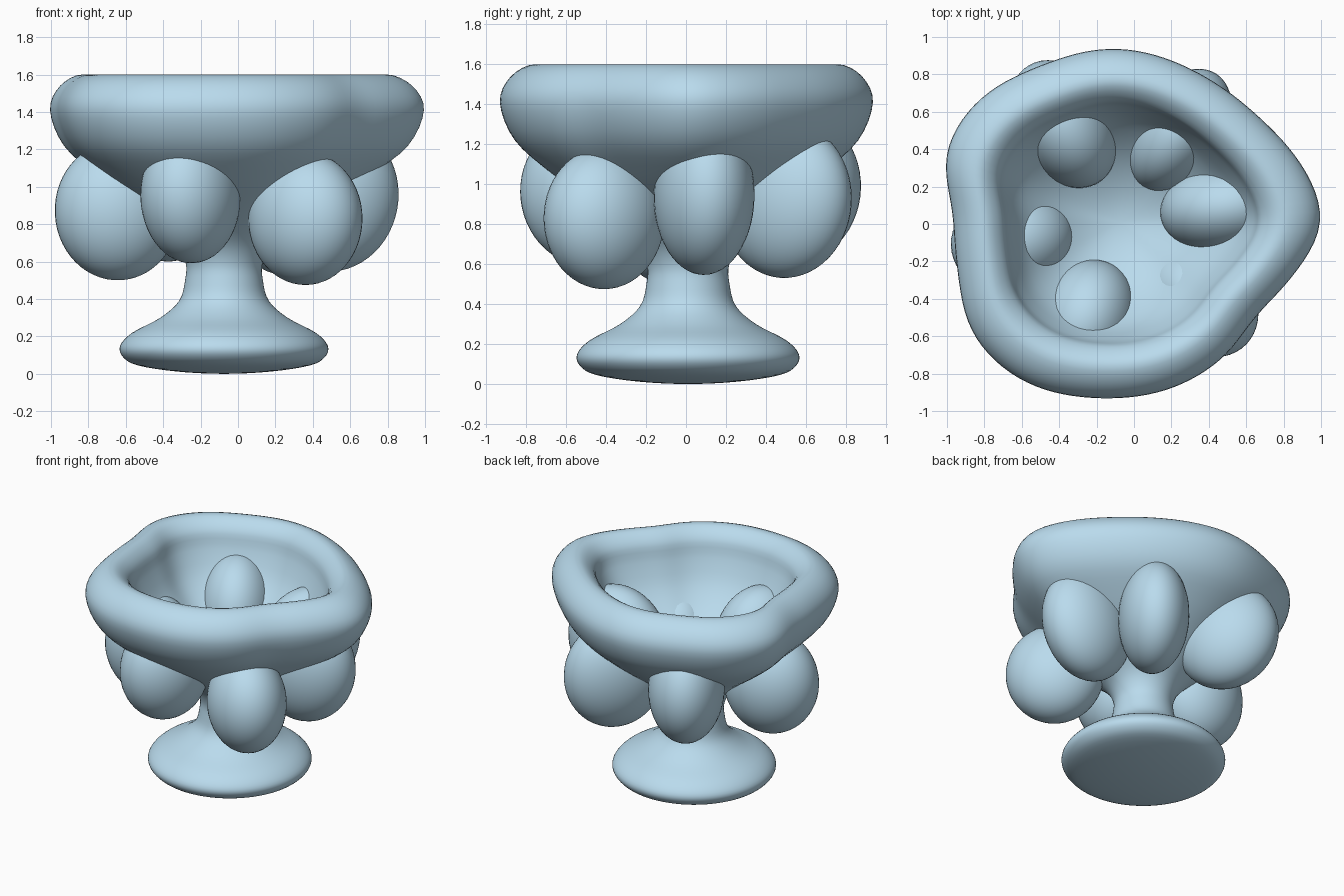
import bpy, bmesh, math
from mathutils import Vector

if "Cube" in bpy.data.objects:
    bpy.data.objects.remove(bpy.data.objects["Cube"])

AX, AY = -0.075, 0.01          # goblet axis

# outer profile up from the base, over the rim, down to the bowl floor: (radius, z)
PROFILE = [(0, 0), (.25, .012), (.46, .045), (.54, .09), (.555, .15), (.49, .22),
           (.34, .30), (.24, .39), (.208, .5), (.207, .6), (.27, .72), (.45, .88),
           (.68, 1.05), (.87, 1.22), (.945, 1.41), (.89, 1.54), (.77, 1.6),
           (.67, 1.53), (.63, 1.4), (.54, 1.22), (.37, 1.05), (.18, .945), (0, .91)]

# wavy rim outline: (angle in degrees, radius)
RIM = [(0, 1.078), (16, 1.025), (28, .965), (41, .92), (62, .90), (93, .928), (117, .937),
       (141, 1.0), (159, .997), (176, .895), (197, .905), (217, .985), (237, .995),
       (264, .946), (290, .927), (308, .908), (326, .882), (345, .98)]


def rim_radius(deg):
    """Smooth periodic interpolation of the rim outline."""
    n = len(RIM)
    for i in range(n):
        a0, r0 = RIM[i]
        a1, r1 = RIM[(i + 1) % n]
        if i == n - 1:
            a1 += 360
        if a0 <= deg <= a1:
            (ap, rp), (an, rn) = RIM[i - 1], RIM[(i + 2) % n]
            ap -= 360 if ap > a0 else 0
            an += 360 if an < a1 else 0
            h, t = a1 - a0, (deg - a0) / (a1 - a0)
            m0, m1 = (r1 - rp) / (a1 - ap) * h, (rn - r0) / (an - a0) * h
            return ((2*t**3 - 3*t*t + 1) * r0 + (t**3 - 2*t*t + t) * m0
                    + (3*t*t - 2*t**3) * r1 + (t**3 - t*t) * m1)


def smooth_profile(pts, steps=4):
    """Catmull-Rom through the profile points."""
    p = [Vector(q) for q in pts]
    p = [Vector((-p[1].x, p[1].y))] + p + [Vector((-p[-2].x, p[-2].y))]
    out = []
    for i in range(1, len(p) - 2):
        a, b, c, d = p[i-1:i+3]
        for s in range(steps):
            t = s / steps
            out.append(.5 * (2*b + (c - a)*t + (2*a - 5*b + 4*c - d)*t*t
                             + (3*b - a - 3*c + d)*t**3))
    return out + [p[-2]]


mat = bpy.data.materials.new("pale_blue")
mat.diffuse_color = (.49, .71, .85, 1)
mat.use_nodes = True
mat.node_tree.nodes["Principled BSDF"].inputs["Base Color"].default_value = mat.diffuse_color


def finish(bm, name):
    bmesh.ops.recalc_face_normals(bm, faces=bm.faces)
    for f in bm.faces:
        f.smooth = True
    me = bpy.data.meshes.new(name)
    bm.to_mesh(me)
    bm.free()
    me.materials.append(mat)
    ob = bpy.data.objects.new(name, me)
    bpy.context.collection.objects.link(ob)
    return ob


# goblet: lathed foot, stem and bowl, the waviness fading in towards the rim
bm = bmesh.new()
SEG = 120
raw = [rim_radius(i * 360 / SEG) / .945 for i in range(SEG)]
wave = [sum(raw[(i + k) % SEG] for k in (-2, -1, 0, 1, 2)) / 5 for i in range(SEG)]
prof = smooth_profile(PROFILE)
rings = []
for r, z in prof[1:-1]:
    t = min(max((z - .5) / .7, 0), 1)
    w = t * t * (3 - 2 * t)
    ring = []
    for i in range(SEG):
        a = 2 * math.pi * i / SEG
        rr = r * (1 + w * (wave[i] - 1))
        ring.append(bm.verts.new((AX + rr * math.cos(a), AY + rr * math.sin(a), z)))
    rings.append(ring)
for lo, hi in zip(rings, rings[1:]):
    for i in range(SEG):
        j = (i + 1) % SEG
        bm.faces.new((lo[i], lo[j], hi[j], hi[i]))
for ring, z in ((rings[0], prof[0].y), (rings[-1], prof[-1].y)):
    pole = bm.verts.new((AX, AY, z))
    for i in range(SEG):
        bm.faces.new((ring[i], ring[(i + 1) % SEG], pole))
finish(bm, "goblet")

# egg-shaped stones set through the bowl wall, leaning slightly outwards:
# (angle, distance from axis, z, radial / tangential / vertical half size, lean)
STONES = [(8, .58, .945, .36, .25, .40, .18),
          (57, .585, .92, .36, .24, .39, .18),
          (120, .605, .985, .365, .26, .385, .15),
          (190, .58, .87, .335, .28, .37, .05),
          (251, .55, .95, .325, .26, .36, .22),
          (316, .605, .83, .335, .27, .355, .0)]
for k, (deg, dist, z, rad, tan, ver, lean) in enumerate(STONES, 1):
    bm = bmesh.new()
    bmesh.ops.create_uvsphere(bm, u_segments=48, v_segments=28, radius=1)
    ob = finish(bm, f"stone_{k}")
    a = math.radians(deg)
    ob.location = (AX + dist * math.cos(a), AY + dist * math.sin(a), z)
    ob.rotation_euler = (0, lean, a)
    ob.scale = (rad, tan, ver)
